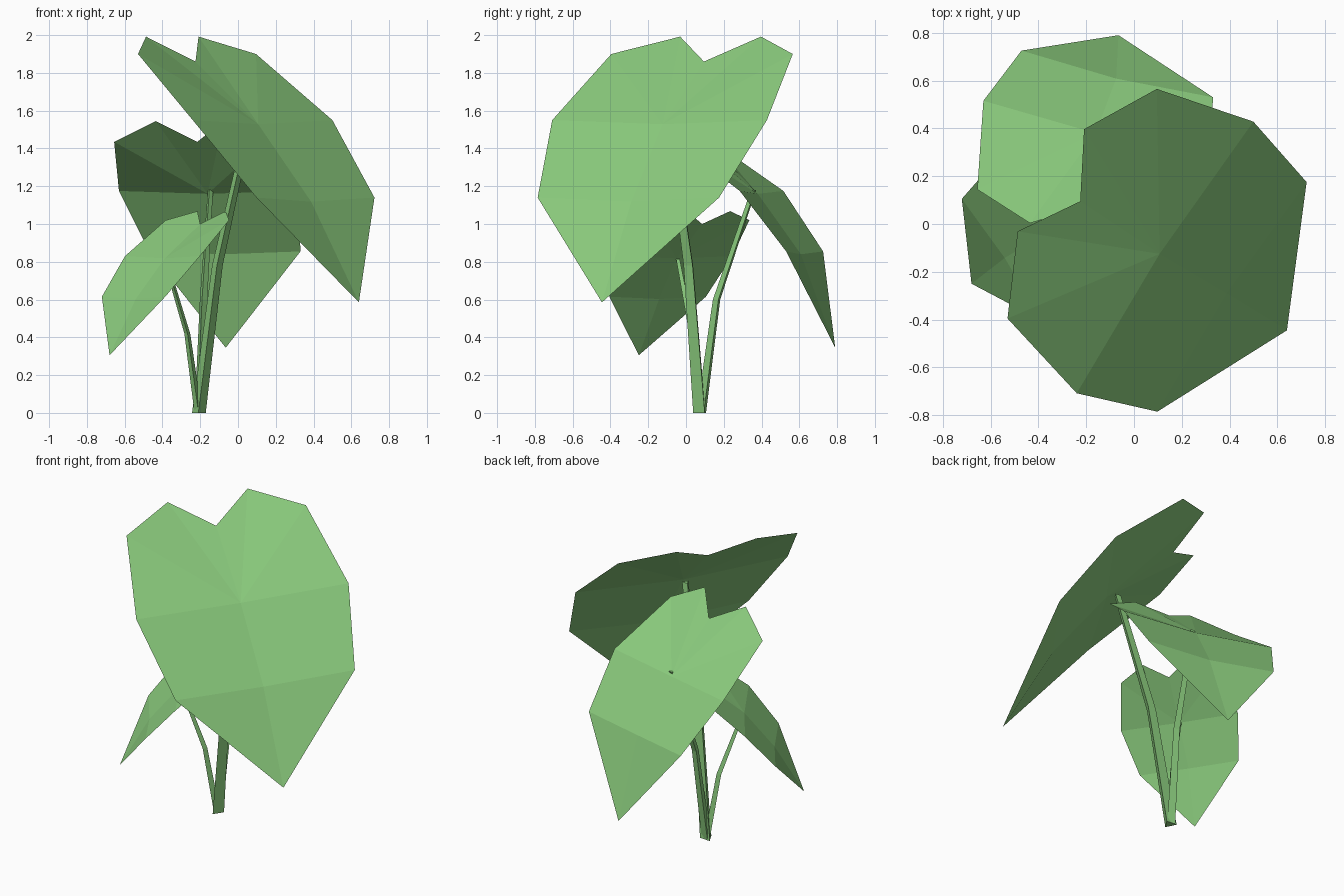
import bpy, bmesh
from math import cos, sin, pi, atan2
from mathutils import Vector

if "Cube" in bpy.data.objects:
    bpy.data.objects.remove(bpy.data.objects["Cube"])

green = bpy.data.materials.new("leaf green")
green.diffuse_color = (0.262, 0.610, 0.209, 1)
green.use_nodes = True
green.node_tree.nodes["Principled BSDF"].inputs["Base Color"].default_value = green.diffuse_color


def finish(name, bm):
    me = bpy.data.meshes.new(name)
    bm.to_mesh(me)
    bm.free()
    me.materials.append(green)
    bpy.context.collection.objects.link(bpy.data.objects.new(name, me))


# Heart-shaped leaf: rows of points either side of a slightly sunken midrib
HALF_WIDTHS = (0.573, 0.678, 0.573, 0.255)


def leaf(name, scale, side, tip, rows, notch):
    side = Vector((side[0], side[1], 0)).normalized()
    rows = [Vector(r) for r in rows]
    bm = bmesh.new()
    new = bm.verts.new
    left = [new(r - side * w * scale) for r, w in zip(rows, HALF_WIDTHS)]
    right = [new(r + side * w * scale) for r, w in zip(rows, HALF_WIDTHS)]
    normal = side.cross(rows[1] - rows[0]).normalized()
    if normal.z < 0:
        normal = -normal
    mid = [new(r - normal * 0.035 * scale) for r in rows[:2]]
    t, n = new(tip), new(notch)
    for e in (left, right):
        for f in ((t, e[0], mid[0]), (e[0], e[1], mid[1], mid[0]),
                  (e[1], e[2], mid[1]), (e[2], e[3], mid[1]), (e[3], n, mid[1])):
            bm.faces.new(f)
    bm.normal_update()
    for f in bm.faces:
        if f.normal.z < 0:
            f.normal_flip()
    finish(name, bm)


# Tapering three-sided stem, flat side towards its leaf
def stem(name, scale, forward, path):
    a0 = atan2(forward[1], forward[0]) + pi / 3
    bm = bmesh.new()
    rings = []
    for i, p in enumerate(path):
        r = 0.042 * scale * (1 - 0.45 * i / (len(path) - 1))
        rings.append([bm.verts.new((p[0] + r * cos(a0 + k * 2 * pi / 3),
                                    p[1] + r * sin(a0 + k * 2 * pi / 3), p[2]))
                      for k in range(3)])
    for a, b in zip(rings, rings[1:]):
        for k in range(3):
            j = (k + 1) % 3
            bm.faces.new((a[k], a[j], b[j], b[k]))
    bm.faces.new(rings[0][::-1])
    bm.faces.new(rings[-1])
    bmesh.ops.recalc_face_normals(bm, faces=bm.faces[:])
    finish(name, bm)


leaf("large_leaf", 1.0, (0.545, 0.838), (0.64, -0.445, 0.585),
     [(0.41, -0.305, 1.14), (0.13, -0.14, 1.55),
      (-0.217, 0.085, 1.90), (-0.348, 0.183, 1.992)], (-0.225, 0.095, 1.86))
leaf("back_leaf", 0.72, (0.972, -0.237), (-0.065, 0.79, 0.345),
     [(-0.07, 0.628, 0.855), (-0.156, 0.40, 1.175),
      (-0.255, 0.047, 1.435), (-0.257, -0.04, 1.545)], (-0.215, 0.07, 1.435))
leaf("small_leaf", 0.533, (0.549, -0.836), (-0.68, -0.25, 0.305),
     [(-0.553, -0.15, 0.615), (-0.40, -0.057, 0.83),
      (-0.215, 0.08, 1.02), (-0.14, 0.12, 1.068)], (-0.20, 0.085, 1.0))

stem("large_stem", 1.0, (0.84, -0.54),
     [(-0.208, 0.08, 0), (-0.11, 0.02, 0.78), (0.06, -0.085, 1.54)])
stem("back_stem", 0.72, (0.237, 0.972),
     [(-0.208, 0.085, 0), (-0.185, 0.165, 0.6), (-0.148, 0.36, 1.18)])
stem("small_stem", 0.55, (-0.836, -0.549),
     [(-0.21, 0.075, 0), (-0.268, 0.035, 0.42), (-0.385, -0.04, 0.815)])
